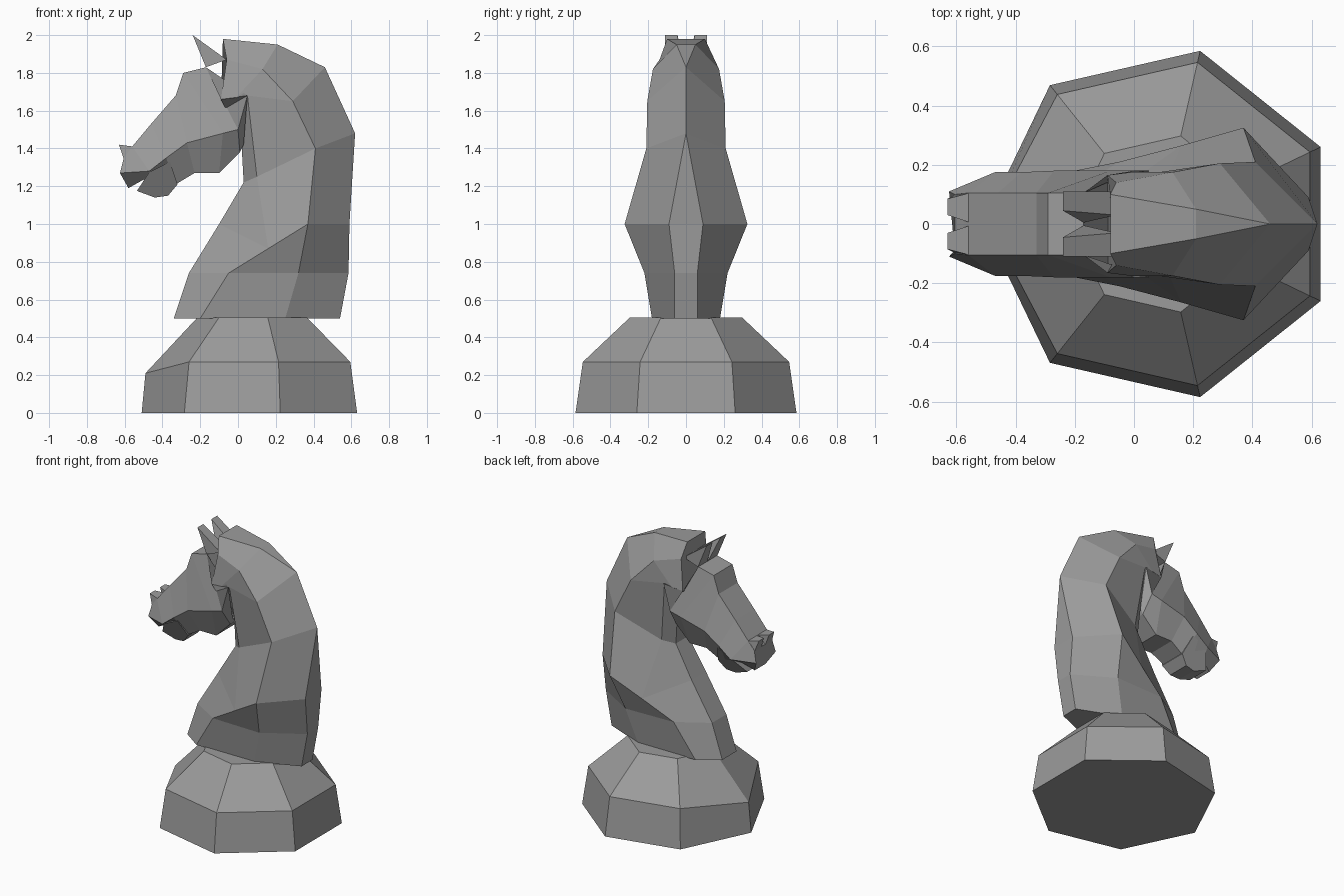
import bpy, bmesh, math

# Dark grey finish
grey = bpy.data.materials.new("dark_grey")
grey.diffuse_color = (0.33, 0.33, 0.33, 1)


def finish(name, bm):
    bmesh.ops.remove_doubles(bm, verts=bm.verts[:], dist=0.0005)
    bmesh.ops.recalc_face_normals(bm, faces=bm.faces[:])
    me = bpy.data.meshes.new(name)
    bm.to_mesh(me)
    bm.free()
    me.materials.append(grey)
    ob = bpy.data.objects.new(name, me)
    bpy.context.collection.objects.link(ob)
    return ob


def loft(name, rings):
    """Skin closed rings of equal length and cap both ends."""
    bm = bmesh.new()
    vs = [[bm.verts.new(p) for p in r] for r in rings]
    n = len(vs[0])
    for a, b in zip(vs, vs[1:]):
        for i in range(n):
            j = (i + 1) % n
            bm.faces.new((a[i], a[j], b[j], b[i]))
    bm.faces.new(vs[0])
    bm.faces.new(vs[-1])
    return finish(name, bm)


def mirrored(half):
    """Complete a half ring across y = 0."""
    return half + [(x, -y, z) for x, y, z in reversed(half)]


# Seven-sided pedestal
def heptagon(r, z, tip_r=None, tip_z=None):
    ring = []
    for k in range(7):
        a = math.pi + k * math.tau / 7
        rr, zz = (tip_r or r, tip_z or z) if k == 0 else (r, z)
        ring.append((0.09 + rr * math.cos(a), rr * math.sin(a), zz))
    return ring


loft("pedestal", [heptagon(0.6, 0), heptagon(0.56, 0.27, 0.58, 0.21),
                  heptagon(0.305, 0.505)])

# Neck and mane: throat, front flank, rear flank, crest
neck = [
    [(-0.34, .08, .50), (-0.20, .18, .50), (0.25, .18, .50), (0.54, .06, .50)],
    [(-0.26, .08, .74), (-0.05, .21, .74), (0.32, .22, .74), (0.585, .06, .74)],
    [(-0.10, .08, 1.0), (0.16, .265, .87), (0.37, .325, 1.0), (0.59, .09, 1.0)],
    [(0.03, .07, 1.22), (0.10, .13, 1.25), (0.41, .21, 1.4), (0.62, 0, 1.48)],
    [(0.02, .07, 1.40), (0.05, .17, 1.68), (0.29, .205, 1.65), (0.46, 0, 1.83)],
    [(-0.03, .08, 1.58), (-0.01, .175, 1.67), (0.13, .175, 1.82), (0.21, .05, 1.95)],
    [(-0.09, .10, 1.64), (-0.09, .165, 1.66), (-0.06, .14, 1.87), (-0.08, .10, 1.98)],
]
loft("neck", [mirrored(r) for r in neck])

# Head from muzzle to cheek: brow, cheek, underside
head = [
    [(-0.605, .10, 1.35), (-0.625, .11, 1.27), (-0.58, .06, 1.19)],
    [(-0.56, .105, 1.41), (-0.47, .175, 1.28), (-0.50, .09, 1.235)],
    [(-0.46, .105, 1.53), (-0.38, .175, 1.35), (-0.33, .09, 1.21)],
    [(-0.33, .105, 1.68), (-0.27, .18, 1.43), (-0.23, .10, 1.27)],
    [(-0.29, .105, 1.80), (-0.08, .18, 1.48), (-0.10, .10, 1.27)],
    [(-0.17, .105, 1.83), (0.0, .18, 1.50), (0.01, .10, 1.38)],
    [(-0.09, .165, 1.66), (0.05, .18, 1.68), (0.03, .10, 1.42)],
]
loft("head", [mirrored(r) for r in head])

# Lower jaw, flaring up to the cheeks
jaw = [(-0.535, .08, 1.175), (-0.47, .16, 1.275), (-0.36, .165, 1.33),
       (-0.32, .10, 1.21), (-0.37, .08, 1.15), (-0.44, .07, 1.14)]
loft("lower_jaw", [[(x, s * y, z) for x, y, z in jaw] for s in (-1, 1)])

# Paired ears and nostrils: wedges between an inner and outer triangle
for side, s in (("left", 1), ("right", -1)):
    ear = [(-0.24, 2.0), (-0.17, 1.83), (-0.06, 1.87)]
    inner = [.045, .005, .03]
    loft(side + "_ear", [[(x, s * y, z) for (x, z), y in zip(ear, inner)],
                         [(x, s * .11, z) for x, z in ear]])
    nostril = [(-0.63, 1.42), (-0.60, 1.33), (-0.555, 1.41)]
    inner = [.03, .02, .005]
    outer = [.085, .10, .105]
    loft(side + "_nostril", [[(x, s * y, z) for (x, z), y in zip(nostril, w)]
                             for w in (inner, outer)])
